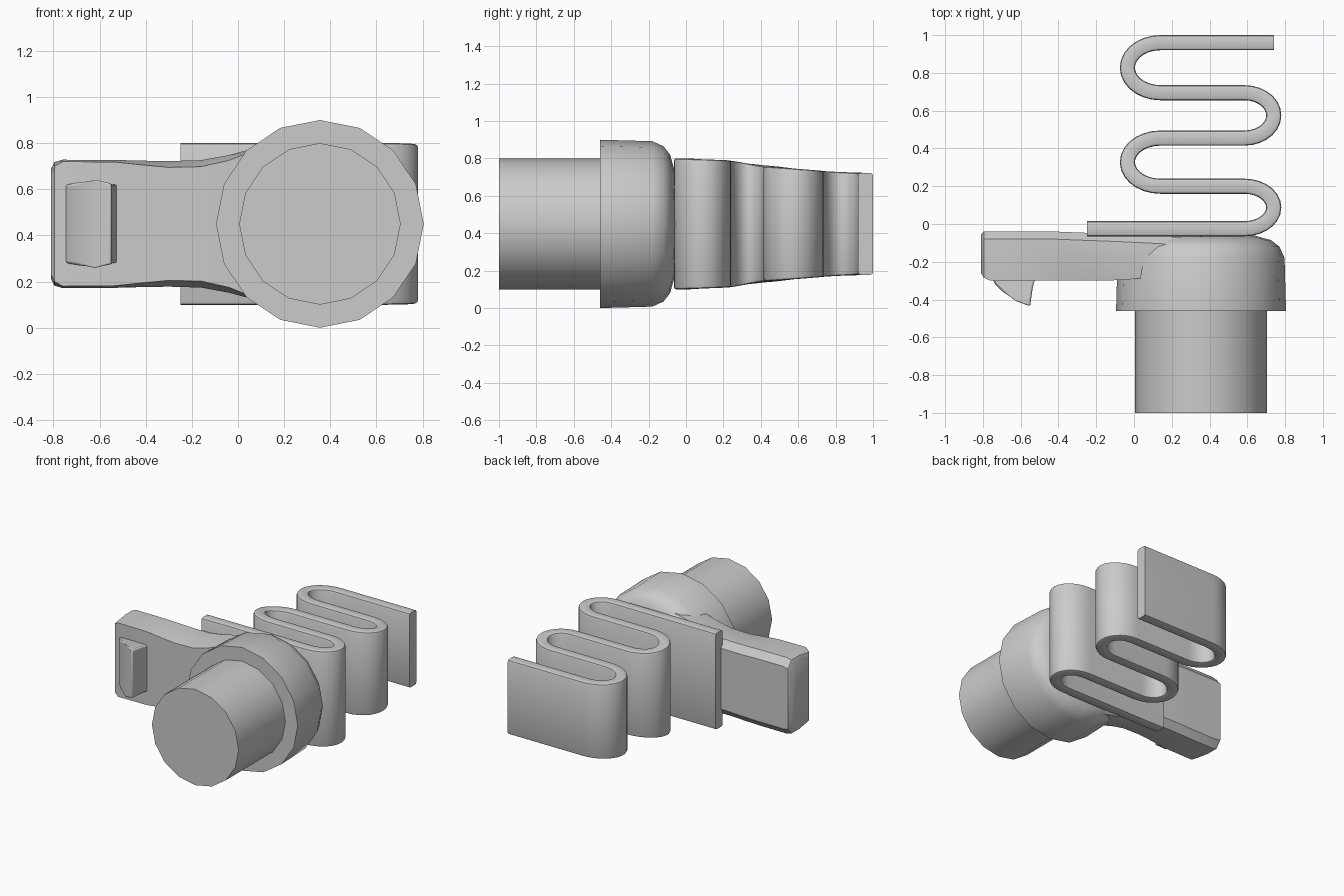
import bpy, bmesh, math
from mathutils import Vector

cube = bpy.data.objects.get("Cube")
if cube:
    bpy.data.objects.remove(cube, do_unlink=True)

grey = bpy.data.materials.new("plain grey")
grey.use_nodes = True
grey.diffuse_color = (0.6, 0.6, 0.6, 1)
grey.node_tree.nodes["Principled BSDF"].inputs["Base Color"].default_value = (0.6, 0.6, 0.6, 1)

MID_Z = 0.45
AXIS_X = 0.355


def loft(name, rings, smooth=30, bevel=0):
    """Bridge equal closed rings of points in order and cap both ends."""
    bm = bmesh.new()
    rows = [[bm.verts.new(p) for p in ring] for ring in rings]
    n = len(rows[0])
    for a, b in zip(rows, rows[1:]):
        for i in range(n):
            j = (i + 1) % n
            bm.faces.new((a[i], a[j], b[j], b[i]))
    bm.faces.new(rows[0])
    bm.faces.new(rows[-1])
    bmesh.ops.recalc_face_normals(bm, faces=bm.faces)
    mesh = bpy.data.meshes.new(name)
    bm.to_mesh(mesh)
    bm.free()
    mesh.materials.append(grey)
    obj = bpy.data.objects.new(name, mesh)
    bpy.context.collection.objects.link(obj)
    if bevel:
        mod = obj.modifiers.new("soft edges", "BEVEL")
        mod.width, mod.segments = bevel, 2
    bpy.ops.object.select_all(action="DESELECT")
    obj.select_set(True)
    bpy.context.view_layer.objects.active = obj
    bpy.ops.object.shade_smooth_by_angle(angle=math.radians(smooth))
    return obj


def turned(name, profile, sides=16):
    """Solid turned about the front-to-back axis; profile holds (y, radius)."""
    angles = [2 * math.pi * i / sides for i in range(sides)]
    return loft(name, [[(AXIS_X + r * math.cos(a), y, MID_Z + r * math.sin(a))
                        for a in angles] for y, r in profile])


# Front plug and the rounded collar behind it
turned("front_plug", [(-1, 0.35), (-0.4, 0.35)])
turned("collar", [(-0.46, 0.45), (-0.18, 0.442), (-0.12, 0.415),
                  (-0.085, 0.37), (-0.06, 0.28)])


# Side arm: chamfered section, waisted, flaring into the collar
def arm_ring(x, half, front_half, front, back):
    side = [(back, half - 0.05), (back - 0.04, half), (-0.17, half), (front, front_half)]
    return ([(x, y, MID_Z + h) for y, h in side]
            + [(x, y, MID_Z - h) for y, h in reversed(side)])


loft("side_arm", [arm_ring(*s) for s in (
    (-0.81, 0.24, 0.22, -0.26, -0.055),
    (-0.795, 0.268, 0.25, -0.285, -0.04),
    (-0.76, 0.278, 0.27, -0.30, -0.04),
    (-0.53, 0.277, 0.268, -0.30, -0.04),
    (-0.42, 0.274, 0.256, -0.30, -0.04),
    (-0.30, 0.272, 0.245, -0.30, -0.045),
    (-0.16, 0.276, 0.248, -0.30, -0.05),
    (-0.04, 0.298, 0.275, -0.295, -0.055),
    (0.06, 0.325, 0.315, -0.285, -0.06),
    (0.25, 0.36, 0.34, -0.25, -0.07))])

# Wedge-shaped catch on the front of the arm
catch = [(-0.755, -0.28, 0.17), (-0.735, -0.32, 0.17), (-0.70, -0.355, 0.175),
         (-0.62, -0.41, 0.195), (-0.55, -0.435, 0.175), (-0.535, -0.33, 0.17),
         (-0.52, -0.28, 0.17)]
loft("arm_catch", [[(x, y, MID_Z + s * h) for x, y, h in catch] for s in (-1, 1)],
     bevel=0.008)

# Folded spring: straight runs joined by half-ellipse bends
RUNS = [-0.025, 0.20, 0.455, 0.695, 0.96]
STEPS = 14
path = [Vector((-0.25, RUNS[0]))]
for i, (y0, y1) in enumerate(zip(RUNS, RUNS[1:])):
    centre, reach = (0.585, 0.155) if i % 2 == 0 else (0.14, -0.175)
    for k in range(STEPS + 1):
        a = math.pi * k / STEPS
        path.append(Vector((centre + reach * math.sin(a),
                            (y0 + y1) / 2 - (y1 - y0) / 2 * math.cos(a))))
path.append(Vector((0.74, RUNS[-1])))

TAPER = [(-0.07, 0.353), (0.2, 0.34), (0.41, 0.312), (0.73, 0.281), (1.01, 0.27)]


def half_height(y):
    for (y0, h0), (y1, h1) in zip(TAPER, TAPER[1:]):
        if y <= y1:
            return h0 + (h1 - h0) * (y - y0) / (y1 - y0)
    return TAPER[-1][1]


def spring_ring(i):
    along = (path[min(i + 1, len(path) - 1)] - path[max(i - 1, 0)]).normalized()
    # Run ends keep the straight direction so the strip stays even
    if i in (0, len(path) - 1):
        along = Vector((1, 0))
    normal = Vector((-along.y, along.x))
    half = half_height(path[i].y)
    thick, soft = 0.04, 0.014
    side = [(thick - soft, half), (thick - soft * 0.3, half - soft * 0.3),
            (thick, half - soft)]
    quarter = side + [(t, -h) for t, h in reversed(side)]
    section = quarter + [(-t, -h) for t, h in quarter]
    return [(*(path[i] + normal * t), MID_Z + h) for t, h in section]


loft("folded_spring", [spring_ring(i) for i in range(len(path))], smooth=40)
